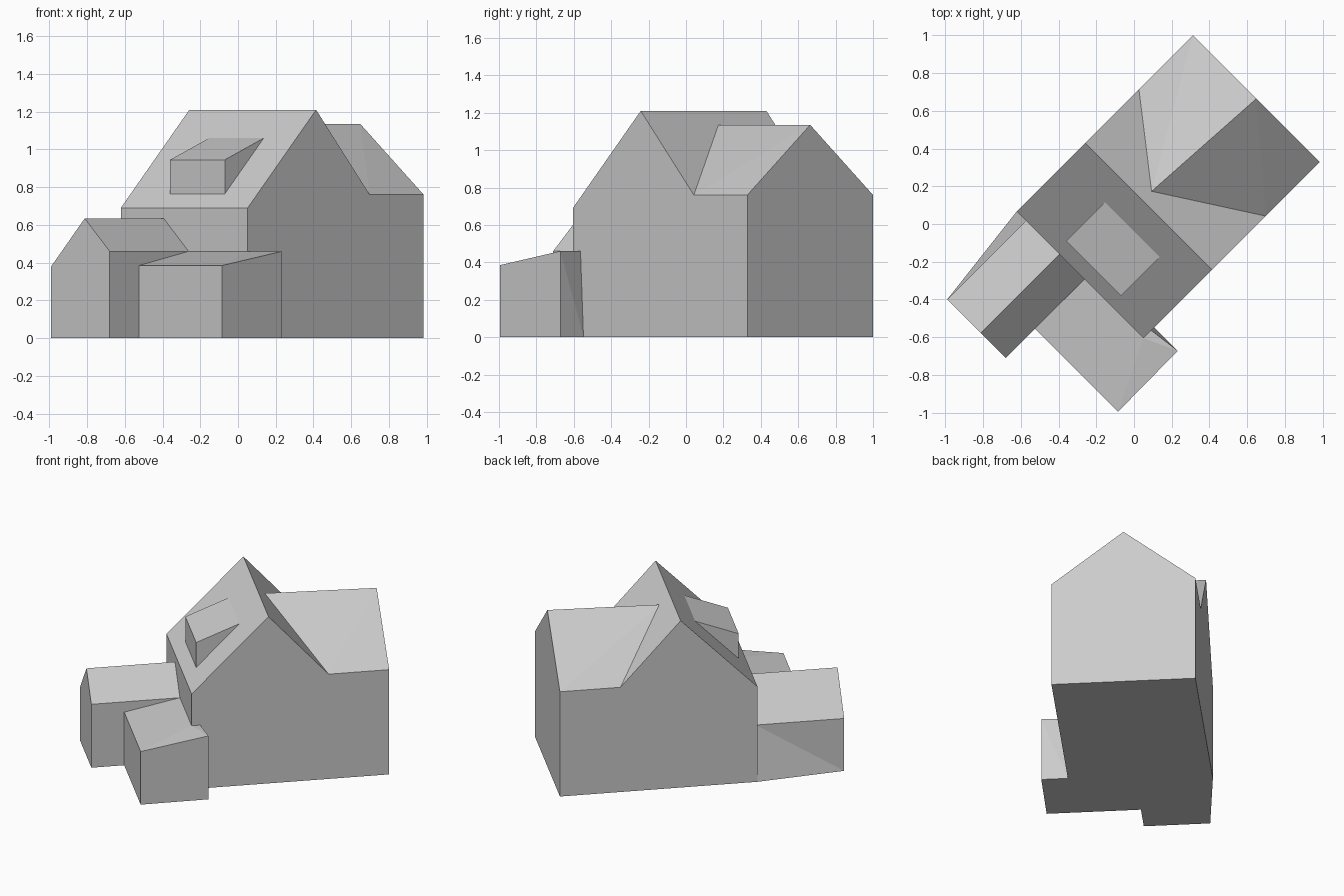
import bpy, bmesh

cube = bpy.data.objects.get("Cube")
if cube:
    bpy.data.objects.remove(cube, do_unlink=True)

grey = bpy.data.materials.new("plain_grey")
grey.use_nodes = True
COLOUR = (0.6, 0.6, 0.6, 1)
grey.diffuse_color = COLOUR
for node in grey.node_tree.nodes:
    if node.type == 'BSDF_PRINCIPLED':
        node.inputs["Base Color"].default_value = COLOUR


def solid(name, points):
    """Flat-faced convex volume; points are (across, depth, height),
    on plan axes turned 45 degrees to the world."""
    bm = bmesh.new()
    for a, b, z in points:
        bm.verts.new((a + b, b - a, z))
    hull = bmesh.ops.convex_hull(bm, input=bm.verts[:])
    loose = [v for v in hull["geom_interior"] if isinstance(v, bmesh.types.BMVert)]
    bmesh.ops.delete(bm, geom=loose, context='VERTS')
    bmesh.ops.dissolve_limit(bm, angle_limit=0.004, verts=bm.verts[:], edges=bm.edges[:])
    bmesh.ops.recalc_face_normals(bm, faces=bm.faces[:])
    mesh = bpy.data.meshes.new(name)
    bm.to_mesh(mesh)
    bm.free()
    mesh.materials.append(grey)
    obj = bpy.data.objects.new(name, mesh)
    bpy.context.collection.objects.link(obj)
    return obj


def across(a0, a1, profile):
    """Side profile (depth, height) carried from a0 to a1."""
    return [(a, b, z) for a in (a0, a1) for b, z in profile]


def along(b0, b1, profile):
    """Front profile (across, height) carried from b0 to b1."""
    return [(a, b, z) for b in (b0, b1) for a, z in profile]


LEFT, RIGHT, WALL, VALLEY, BACK = -0.344, 0.328, -0.277, 0.37, 0.656

# Main gabled house
solid("main_house", across(LEFT, RIGHT, [
    (WALL, 0), (WALL, 0.69), (0.086, 1.21), (VALLEY, 0.76), (VALLEY, 0)]))

# Rear wing, its ridge running into the main roof
solid("rear_wing", along(VALLEY, BACK, [
    (LEFT, 0), (RIGHT, 0), (LEFT, 0.76), (RIGHT, 0.76)])
    + [(-0.008, BACK, 1.135), (-0.04, 0.133, 1.135)])

# Small gabled side wing and the buttress that splays its outer wall
solid("small_wing", along(-0.695, WALL + 0.002, [
    (-0.295, 0), (-0.295, 0.38), (-0.117, 0.635), (0.015, 0.46), (0.015, 0)]))
solid("small_wing_buttress", [
    (-0.295, -0.695, 0), (LEFT, WALL, 0), (-0.295, WALL, 0.38), (-0.28, WALL, 0)])

# Lean-to porch wrapping the house corner
solid("porch", across(0.013, 0.455, [(-0.54, 0), (-0.54, 0.385)]) + [
    (0.013, WALL, 0), (0.013, WALL, 0.46), (RIGHT, WALL, 0.46),
    (RIGHT, -0.22, 0), (0.452, -0.22, 0), (0.452, -0.22, 0.46)])

# Roof dormer
solid("dormer", across(-0.135, 0.155, [
    (-0.225, 0.75), (-0.225, 0.945), (-0.018, 1.06), (-0.018, 0.8)]))
